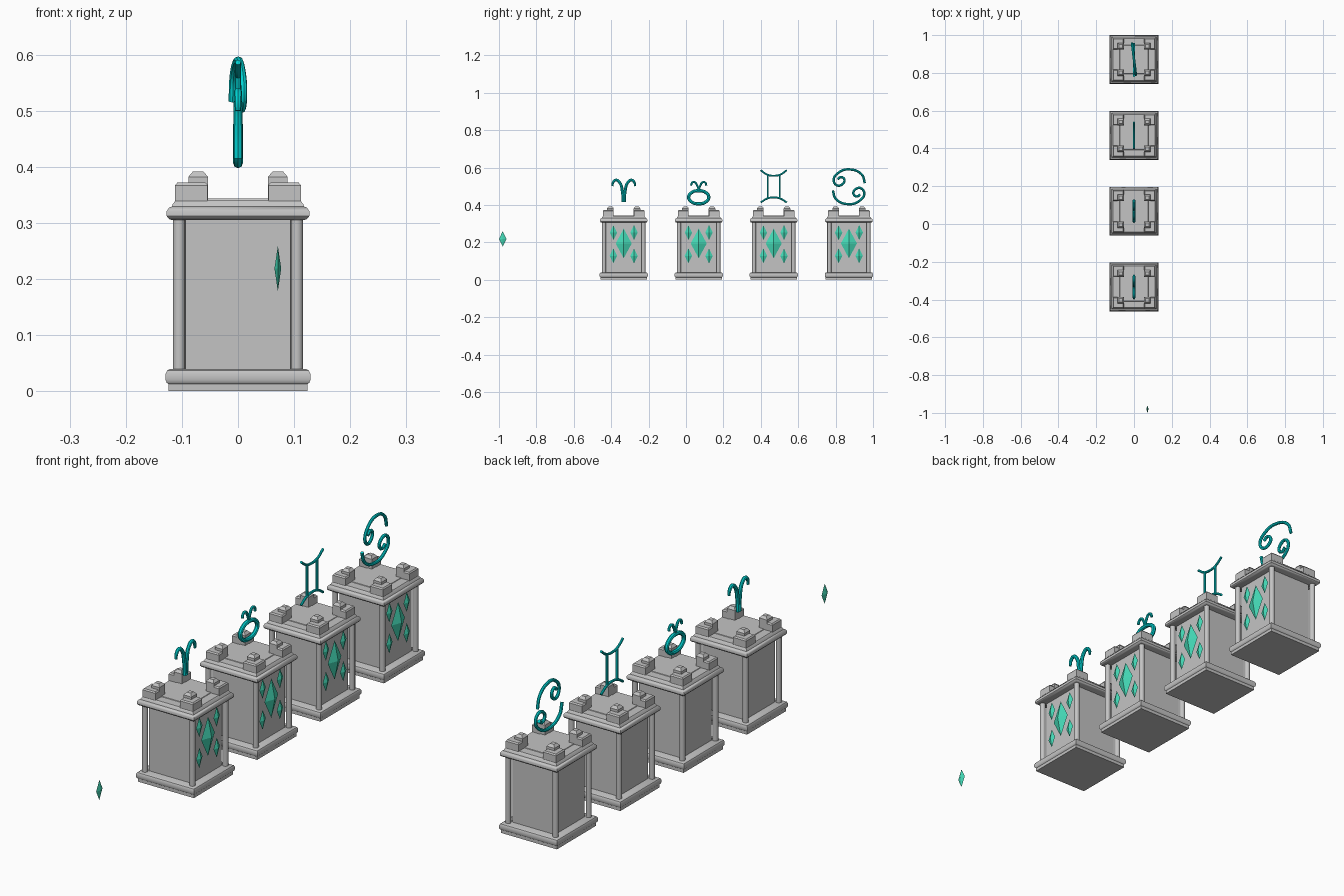
import bpy, bmesh, math
from mathutils import Matrix, Vector

cube = bpy.data.objects.get("Cube")
if cube:
    bpy.data.objects.remove(cube)


def material(name, rgb):
    m = bpy.data.materials.new(name)
    m.use_nodes = True
    m.diffuse_color = (*rgb, 1)
    m.node_tree.nodes["Principled BSDF"].inputs["Base Color"].default_value = (*rgb, 1)
    return m


STONE = material("grey stone", (0.55, 0.55, 0.55))
CRYSTAL = material("green crystal", (0.06, 0.71, 0.48))
TEAL = material("teal glyph", (0.0, 0.65, 0.65))


def finish(bm, name, mat, smooth=False):
    bmesh.ops.recalc_face_normals(bm, faces=bm.faces)
    mesh = bpy.data.meshes.new(name)
    bm.to_mesh(mesh)
    bm.free()
    mesh.materials.append(mat)
    ob = bpy.data.objects.new(name, mesh)
    bpy.context.collection.objects.link(ob)
    if smooth:
        shade(ob)
    return ob


def shade(ob):
    bpy.ops.object.select_all(action="DESELECT")
    ob.select_set(True)
    bpy.context.view_layer.objects.active = ob
    bpy.ops.object.shade_smooth_by_angle(angle=math.radians(35))


def square_loft(bm, profile, cx=0, cy=0):
    """Stack square rings of (half width, height) and close both ends."""
    rings = []
    for h, z in profile:
        rings.append([bm.verts.new((cx + sx * h, cy + sy * h, z))
                      for sx, sy in ((-1, -1), (1, -1), (1, 1), (-1, 1))])
    for a, b in zip(rings, rings[1:]):
        for i in range(4):
            j = (i + 1) % 4
            bm.faces.new((a[i], a[j], b[j], b[i]))
    bm.faces.new(rings[0][::-1])
    bm.faces.new(rings[-1])


def slab(name, profile, smooth=False):
    bm = bmesh.new()
    square_loft(bm, profile)
    return finish(bm, name, STONE, smooth)


def octahedron(bm, centre, size):
    m = Matrix.Translation(centre) @ Matrix.Diagonal((*size, 1))
    bmesh.ops.create_uvsphere(bm, u_segments=4, v_segments=2, radius=1, matrix=m)


CORNERS = [(sx, sy) for sx in (-1, 1) for sy in (-1, 1)]

# Moulded base, core and cornice
base = slab("base", [(.124, 0), (.124, .013), (.127, .015), (.129, .02), (.129, .031),
                     (.126, .037), (.12, .04)], True)
core = slab("core", [(.0945, .035), (.0945, .31)])
cornice = slab("cornice", [(.118, .305), (.123, .307), (.127, .312), (.127, .321),
                           (.123, .327), (.118, .329), (.116, .334), (.11, .341)], True)
roof = slab("roof_panel", [(.078, .338), (.075, .343)])

# Corner columns
bm = bmesh.new()
for sx, sy in CORNERS:
    bmesh.ops.create_cone(bm, cap_ends=True, segments=16, radius1=.011, radius2=.011,
                          depth=.28, matrix=Matrix.Translation((sx * .105, sy * .105, .172)))
columns = finish(bm, "columns", STONE, True)

# Corner battlements: low block with a taller chamfered cap on the inside
bm = bmesh.new()
for sx, sy in CORNERS:
    square_loft(bm, [(.029, .335), (.029, .367), (.025, .372)], sx * .083, sy * .083)
    square_loft(bm, [(.0175, .338), (.0175, .382), (.009, .392)], sx * .071, sy * .071)
battlements = finish(bm, "battlements", STONE)

# Crystal cluster standing proud of the +x face
bm = bmesh.new()
octahedron(bm, (.1, 0, .194), (.016, .043, .079))
for sy in (-1, 1):
    for z in (.128, .252):
        octahedron(bm, (.1, sy * .055, z), (.008, .02, .04))
crystals = finish(bm, "crystals", CRYSTAL)

# Copy the tower along the row
ROW = [-.333, .068, .469, .871]
parts = [base, core, cornice, roof, columns, battlements, crystals]
for n, y in enumerate(ROW):
    for ob in parts:
        if n == 0:
            ob.location.y = y
        else:
            copy = ob.copy()
            copy.name = f"{ob.name}_{n + 1}"
            copy.location.y = y
            bpy.context.collection.objects.link(copy)

# Loose crystal
bm = bmesh.new()
octahedron(bm, (.071, -.98, .2185), (.006, .02, .0405))
finish(bm, "loose_crystal", CRYSTAL)


def glyph(name, paths, y, thick, turn=0, cyclic=False):
    """Tubes through (y, z, optional radius factor) points in the x = 0 plane."""
    cu = bpy.data.curves.new(name, "CURVE")
    cu.dimensions = "3D"
    cu.bevel_depth = thick
    cu.bevel_resolution = 2
    cu.resolution_u = 6
    cu.use_fill_caps = True
    for path in paths:
        sp = cu.splines.new("BEZIER")
        sp.bezier_points.add(len(path) - 1)
        sp.use_cyclic_u = cyclic
        for bp, p in zip(sp.bezier_points, path):
            bp.co = Vector((0, p[0], p[1]))
            bp.radius = p[2] if len(p) > 2 else 1
            bp.handle_left_type = bp.handle_right_type = "AUTO"
    cu.materials.append(TEAL)
    ob = bpy.data.objects.new(name, cu)
    bpy.context.collection.objects.link(ob)
    ob.location.y = y
    ob.rotation_euler.z = math.radians(turn)
    bpy.ops.object.select_all(action="DESELECT")
    ob.select_set(True)
    bpy.context.view_layer.objects.active = ob
    bpy.ops.object.convert(target="MESH")
    shade(bpy.context.view_layer.objects.active)


def both(path):
    return [[(s * p[0], *p[1:]) for p in path] for s in (-1, 1)]


# Horned glyph
glyph("horn_glyph", both([(.003, .415, 1.1), (.007, .47, 1.1), (.022, .52), (.042, .533),
                          (.058, .518, .9), (.06, .5, .7)]), ROW[0], .0075)

# Ring with small horns
ring = [(.054 * math.cos(a), .441 + .035 * math.sin(a))
        for a in (i * math.pi / 4 for i in range(8))]
glyph("ring_glyph", [ring], ROW[1], .0085, cyclic=True)
glyph("ring_horns", both([(0, .48), (.009, .505), (.022, .522), (.036, .518), (.041, .503)]),
      ROW[1], .0055)

# Twin pillars between two arcs
glyph("pillar_arcs", [[(-.07, .586), (-.035, .562), (0, .556), (.035, .562), (.07, .586)],
                      [(-.07, .413), (-.035, .434), (0, .44), (.035, .434), (.07, .413)]],
      ROW[2], .005)
glyph("pillar_bars", both([(.032, .438), (.032, .56)]), ROW[2], .005)

# Paired curls, the lower one turned half round
curl = [(.086, .517), (.069, .563), (0, .59), (-.055, .573), (-.082, .535), (-.065, .505),
        (-.037, .509), (-.024, .533), (-.042, .549), (-.06, .538)]
glyph("upper_curl", [curl], ROW[3], .0065, turn=7)
glyph("lower_curl", [[(-y, .994 - z) for y, z in curl]], ROW[3], .0065)
